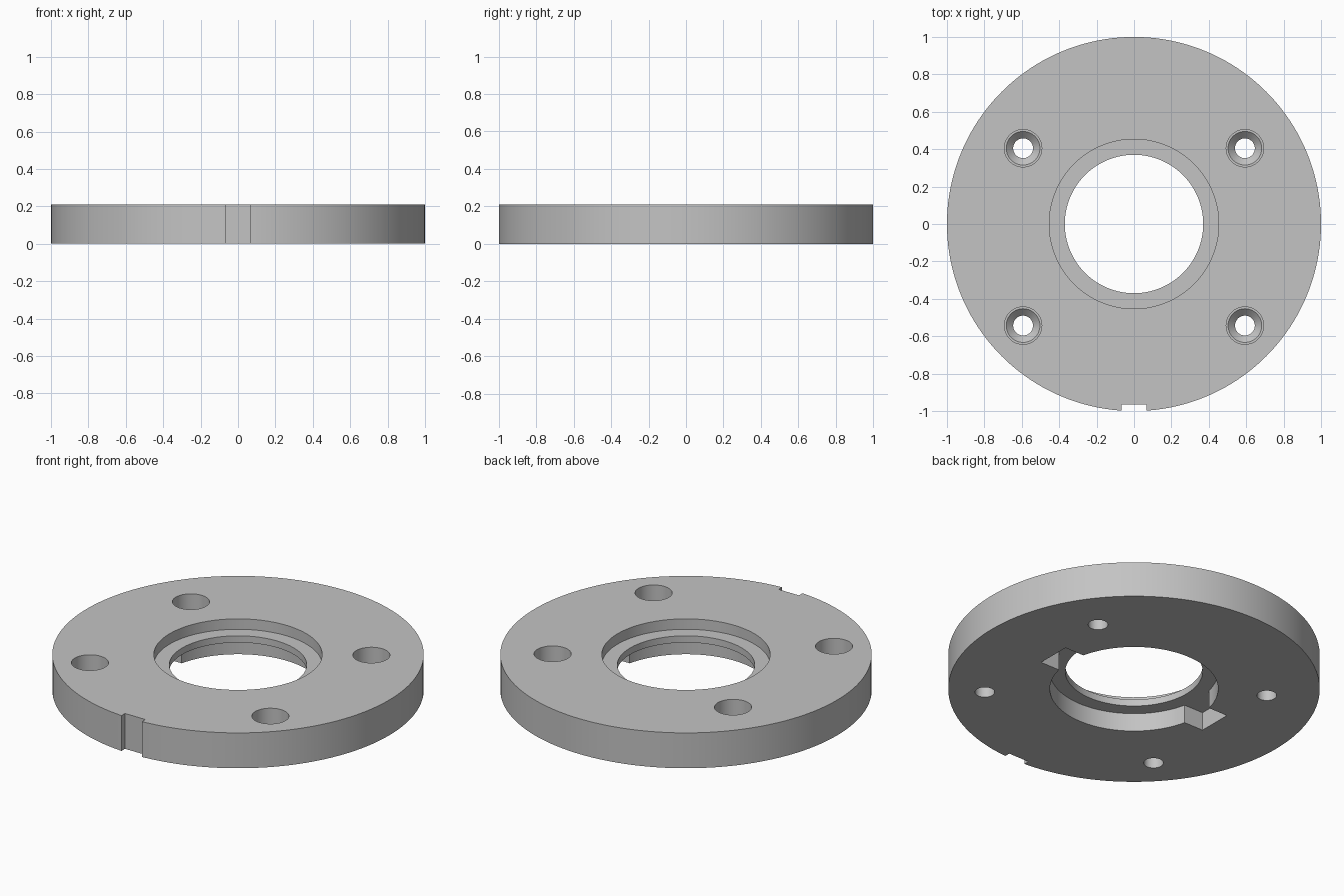
import bpy
import bmesh
from math import radians
from mathutils import Matrix

cube = bpy.data.objects.get("Cube")
if cube:
    bpy.data.objects.remove(cube, do_unlink=True)

HEIGHT = 0.21
BELOW, ABOVE = -0.1, 0.4   # cutter overshoot

grey = bpy.data.materials.new("plain grey")
grey.use_nodes = True
grey.diffuse_color = (0.55, 0.55, 0.55, 1)
grey.node_tree.nodes["Principled BSDF"].inputs["Base Color"].default_value = (0.55, 0.55, 0.55, 1)


def add_object(name, bm):
    bmesh.ops.recalc_face_normals(bm, faces=bm.faces)
    mesh = bpy.data.meshes.new(name)
    bm.to_mesh(mesh)
    bm.free()
    obj = bpy.data.objects.new(name, mesh)
    bpy.context.collection.objects.link(obj)
    return obj


def lathe(name, profile, sides, x=0, y=0):
    """Closed solid from (radius, z) points, listed bottom to top."""
    bm = bmesh.new()
    rings = []
    for radius, z in profile:
        ring = bmesh.ops.create_circle(
            bm, segments=sides, radius=radius,
            matrix=Matrix.Translation((x, y, z)))["verts"]
        rings.append(ring)
    for low, high in zip(rings, rings[1:]):
        for i in range(sides):
            j = (i + 1) % sides
            bm.faces.new((low[i], low[j], high[j], high[i]))
    bm.faces.new(rings[0])
    bm.faces.new(rings[-1])
    return add_object(name, bm)


def box(name, low, high):
    bm = bmesh.new()
    size = [b - a for a, b in zip(low, high)]
    mid = [(a + b) / 2 for a, b in zip(low, high)]
    bmesh.ops.create_cube(bm, size=1, matrix=Matrix.Translation(mid) @ Matrix.Diagonal((*size, 1)))
    return add_object(name, bm)


# Round plate
plate = lathe("flange_plate", [(1, 0), (1, HEIGHT)], 160)

# Centre bore with a recess on both sides, leaving a thin inner lip
cutters = [lathe("bore_cutter", [(0.453, BELOW), (0.453, 0.108), (0.37, 0.108),
                                 (0.37, 0.148), (0.453, 0.148), (0.453, ABOVE)], 128)]

# Two keyways opening off the lower recess
cutters.append(box("keyway_cutter", (-0.567, -0.102, BELOW), (0.567, 0.102, 0.108)))

# Edge notch at the front
cutters.append(box("notch_cutter", (-0.067, -1.2, BELOW), (0.067, -0.965, ABOVE)))

# Four screw holes: counterbore, narrow ledge, cone, through hole
for x in (-0.593, 0.593):
    for y in (-0.543, 0.405):
        cutters.append(lathe("screw_hole_cutter", [
            (0.053, BELOW), (0.053, 0.073), (0.09, 0.11), (0.1, 0.11), (0.1, ABOVE)],
            48, x, y))

# Cut everything out of the plate
bpy.ops.object.select_all(action="DESELECT")
plate.select_set(True)
bpy.context.view_layer.objects.active = plate
for cutter in cutters:
    cutter.hide_render = True
    mod = plate.modifiers.new("cut", "BOOLEAN")
    mod.operation = "DIFFERENCE"
    mod.solver = "EXACT"
    mod.object = cutter
    bpy.ops.object.modifier_apply(modifier=mod.name)
    bpy.data.objects.remove(cutter, do_unlink=True)

plate.data.materials.clear()
plate.data.materials.append(grey)
bpy.ops.object.shade_smooth_by_angle(angle=radians(30))
